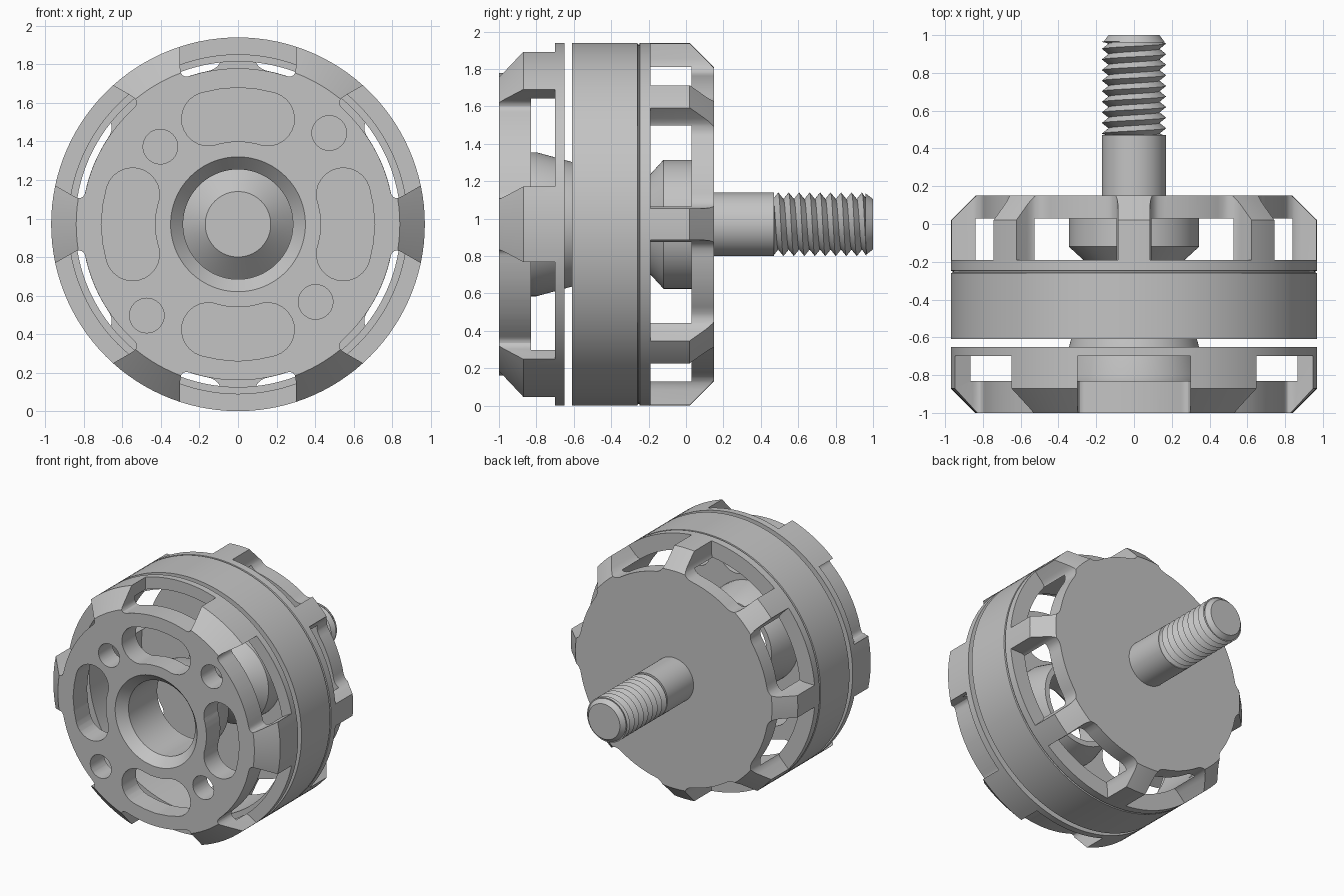
import bpy, bmesh, math
from mathutils import Vector, Matrix

cube = bpy.data.objects.get("Cube")
if cube:
    bpy.data.objects.remove(cube, do_unlink=True)

R = 0.97            # outer radius, also the height of the axis
SEGS = 120
metal = bpy.data.materials.new("grey metal")
metal.use_nodes = True
grey = (0.55, 0.55, 0.55, 1)
metal.diffuse_color = grey
metal.node_tree.nodes["Principled BSDF"].inputs["Base Color"].default_value = grey


def make_object(name, bm):
    bmesh.ops.remove_doubles(bm, verts=bm.verts, dist=1e-5)
    bmesh.ops.dissolve_degenerate(bm, edges=bm.edges, dist=1e-5)
    bmesh.ops.recalc_face_normals(bm, faces=bm.faces)
    mesh = bpy.data.meshes.new(name)
    bm.to_mesh(mesh)
    bm.free()
    mesh.materials.append(metal)
    obj = bpy.data.objects.new(name, mesh)
    bpy.context.collection.objects.link(obj)
    return obj


def polar(r, y, t):
    return Vector((r * math.sin(t), y, R + r * math.cos(t)))


def lathe(name, profile, closed=True):
    """Turn a (radius, y) profile around the motor axis."""
    bm = bmesh.new()
    rings = [[bm.verts.new(polar(r, y, math.tau * k / SEGS)) for k in range(SEGS)]
             for r, y in profile]
    pairs = list(zip(rings, rings[1:]))
    if closed:
        pairs.append((rings[-1], rings[0]))
    for a, b in pairs:
        for k in range(SEGS):
            n = (k + 1) % SEGS
            bm.faces.new((a[k], a[n], b[n], b[k]))
    return make_object(name, bm)


def prism(bm, outline, y0, y1, angle):
    """Extrude an (across, outward) outline along y, turned about the axis."""
    turn = Matrix.Rotation(angle, 3, 'Y')
    lo, hi = ([bm.verts.new(turn @ Vector((u, y, v)) + Vector((0, 0, R)))
               for u, v in outline] for y in (y0, y1))
    bm.faces.new(lo)
    bm.faces.new(hi[::-1])
    for i in range(len(lo)):
        j = (i + 1) % len(lo)
        bm.faces.new((lo[i], hi[i], hi[j], lo[j]))


def mirrored(half):
    return half + [(-u, v) for u, v in reversed(half) if u > 1e-6]


def window_outline(inner, outer, fillet):
    """Opening with a round floor and filleted lower corners."""
    c, o = Vector(inner), Vector(outer)
    r = c.length
    end = math.atan2(c.x, c.y) - fillet / r
    half = [(r * math.sin(end * i / 8), r * math.cos(end * i / 8)) for i in range(9)]
    p, q = Vector(half[-1]), c + (o - c).normalized() * fillet
    for i in range(1, 7):
        t = i / 6
        half.append(tuple(p * (1 - t) ** 2 + c * 2 * t * (1 - t) + q * t * t))
    return mirrored(half + [outer])


def kidney_outline():
    half = [(0, 0.43), (0.05, 0.428), (0.1, 0.418)]
    for i in range(13):
        a = math.radians(-98 + 172 * i / 12)
        half.append((0.153 + 0.14 * math.cos(a), 0.547 + 0.14 * math.sin(a)))
    return mirrored(half + [(0.1, 0.701), (0, 0.71)])


def cut(obj, bm):
    cutter = make_object("cutter", bm)
    cutter.hide_render = True
    mod = obj.modifiers.new("openings", 'BOOLEAN')
    mod.operation, mod.solver, mod.object = 'DIFFERENCE', 'EXACT', cutter
    graph = bpy.context.evaluated_depsgraph_get()
    mesh = bpy.data.meshes.new_from_object(obj.evaluated_get(graph))
    obj.modifiers.clear()
    obj.data = mesh
    bpy.data.objects.remove(cutter, do_unlink=True)


# Front mounting base: plate, rim and tapered bearing tube
base = lathe("mounting_base", [
    (0.35, -1), (0.84, -1), (R, -0.87), (R, -0.65), (0.88, -0.65), (0.88, -0.83),
    (0.385, -0.83), (0.385, -0.80), (0.325, -0.58), (0.285, -0.58), (0.285, -0.93)])
tools = bmesh.new()
side_window = window_outline((0.3, 0.752), (0.3, 1.1), 0.06)
for i in range(6):
    prism(tools, side_window, -1.1, -0.70, i * math.tau / 6)
for i in range(4):
    prism(tools, kidney_outline(), -1.1, -0.75, i * math.tau / 4)
    dist = (0.67, 0.57)[i % 2]
    bolt = [(0.09 * math.cos(math.tau * k / 32), dist + 0.09 * math.sin(math.tau * k / 32))
            for k in range(32)]
    prism(tools, bolt, -1.1, -0.75, math.radians(45 + 90 * i))
cut(base, tools)

# Rotor bell: grooved ring, spokes, back disc and central hub
bell = lathe("rotor_bell", [
    (0, -0.28), (0.17, -0.28), (0.345, -0.12), (0.345, 0.03), (0.845, 0.03),
    (0.845, -0.61), (R, -0.61), (R, -0.26), (0.96, -0.257), (0.96, -0.25),
    (R, -0.247), (R, 0.02), (0.84, 0.15), (0, 0.15)], closed=False)
tools = bmesh.new()
back_window = window_outline((0.23, 0.777), (0.36, 1.092), 0.08)
for i in range(8):
    prism(tools, back_window, -0.19, 0.3, (i + 0.5) * math.tau / 8)
cut(bell, tools)

# Shaft: plain shank and bevelled tip
shank = lathe("shaft_shank", [(0, 0.1), (0.17, 0.1), (0.17, 0.47), (0, 0.47)], closed=False)
tip = lathe("shaft_tip", [(0, 0.96), (0.165, 0.96), (0.135, 1), (0, 1)], closed=False)
pin = lathe("shaft_front_pin", [(0, -0.27), (0.1, -0.27), (0.1, -0.285), (0, -0.285)],
            closed=False)

# Helical thread
bm = bmesh.new()
PITCH, START, END, COLS = 0.056, 0.465, 0.965, 64
rows = []
for k in range(-2, 2 * int((END - START) / PITCH) + 4):
    row = []
    for c in range(COLS + 1):
        y = START + PITCH * (k / 2 + c / COLS)
        row.append(bm.verts.new(polar(0.17 if k % 2 else 0.135,
                                      min(max(y, START), END), math.tau * c / COLS)))
    rows.append(row)
for a, b in zip(rows, rows[1:]):
    for c in range(COLS):
        bm.faces.new((a[c], a[c + 1], b[c + 1], b[c]))
thread = make_object("shaft_thread", bm)

# Smooth round surfaces, keep machined edges crisp
bpy.ops.object.select_all(action='DESELECT')
for obj in (base, bell, shank, tip, pin, thread):
    obj.select_set(True)
bpy.context.view_layer.objects.active = base
bpy.ops.object.shade_smooth_by_angle(angle=math.radians(25))
